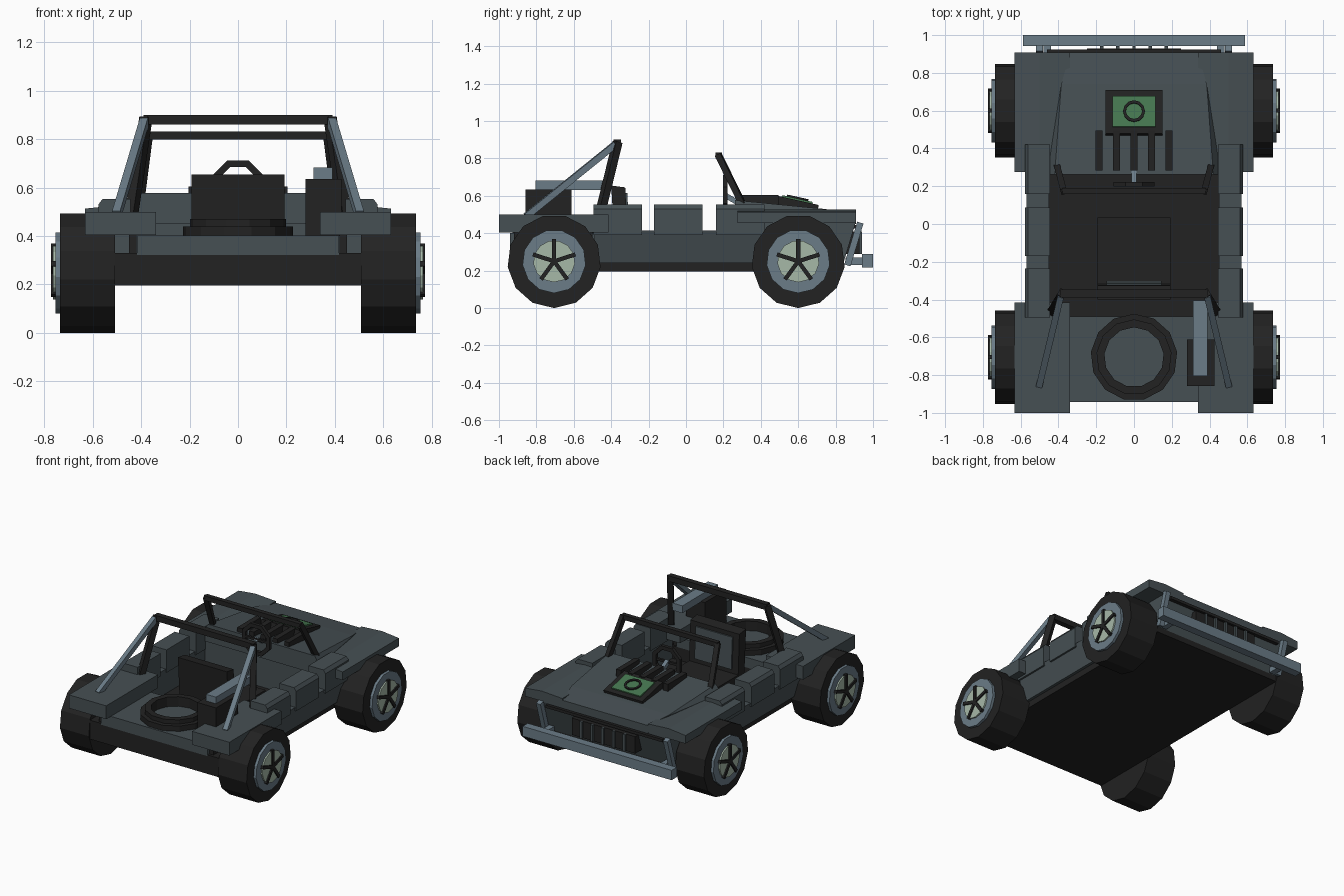
import bpy, bmesh, math
from mathutils import Vector, Matrix

if "Cube" in bpy.data.objects:
    bpy.data.objects.remove(bpy.data.objects["Cube"])


def material(name, *rgb):
    m = bpy.data.materials.new(name)
    m.diffuse_color = (*rgb, 1)
    m.use_nodes = True
    m.node_tree.nodes["Principled BSDF"].inputs["Base Color"].default_value = m.diffuse_color
    return m


BODY = material("slate body", 0.061, 0.079, 0.087)
DARK = material("black rubber", 0.016, 0.016, 0.016)
STEEL = material("pale blue steel", 0.145, 0.2, 0.242)
GREEN = material("engine green", 0.06, 0.185, 0.08)
HUB = material("pale hub", 0.38, 0.48, 0.39)


def finish(name, bm, mat, mirror=False):
    bmesh.ops.recalc_face_normals(bm, faces=bm.faces)
    me = bpy.data.meshes.new(name)
    bm.to_mesh(me)
    bm.free()
    me.materials.append(mat)
    ob = bpy.data.objects.new(name, me)
    bpy.context.collection.objects.link(ob)
    if mirror:
        ob.modifiers.new("mirror", 'MIRROR')
    return ob


def hull(name, pts, mat, mirror=False):
    bm = bmesh.new()
    for p in pts:
        bm.verts.new(p)
    bmesh.ops.convex_hull(bm, input=bm.verts)
    bmesh.ops.dissolve_limit(bm, angle_limit=0.01, verts=bm.verts, edges=bm.edges)
    return finish(name, bm, mat, mirror)


def box(name, xs, ys, zs, mat, mirror=False):
    return hull(name, [(x, y, z) for x in xs for y in ys for z in zs], mat, mirror)


def beam(name, path, w, mat, mirror=False):
    # square bar following straight segments
    bm = bmesh.new()
    for a, b in zip(path, path[1:]):
        a, b = Vector(a), Vector(b)
        d = b - a
        m = (Matrix.Translation((a + b) / 2) @ d.to_track_quat('Z', 'Y').to_matrix().to_4x4()
             @ Matrix.Diagonal((w, w, d.length + w * 0.4, 1)))
        bmesh.ops.create_cube(bm, size=1, matrix=m)
    return finish(name, bm, mat, mirror)


def ring(name, r0, r1, h0, h1, sides, place, mat, mirror=False, phase=0):
    # tube along local z; r0 = 0 gives a closed disc
    bm = bmesh.new()
    prof = [(r1, h0), (r1, h1), (r0, h1), (r0, h0)]
    loops = []
    for i in range(sides):
        a = phase + 2 * math.pi * i / sides
        loops.append([bm.verts.new(place @ Vector((r * math.cos(a), r * math.sin(a), h)))
                      for r, h in prof])
    for i in range(sides):
        p, q = loops[i], loops[(i + 1) % sides]
        for k in range(4):
            bm.faces.new((p[k], p[(k + 1) % 4], q[(k + 1) % 4], q[k]))
    if r0 == 0:
        bmesh.ops.remove_doubles(bm, verts=bm.verts, dist=1e-5)
    return finish(name, bm, mat, mirror)


# Wheels
for tag, y in (("rear", -0.705), ("front", 0.6)):
    # local z -> world x, local x -> world -z
    place = Matrix.Translation((0, y, 0.25)) @ Matrix.Rotation(math.pi / 2, 4, 'Y')
    ring(tag + "_tire", 0, 0.25, 0.508, 0.735, 13, place, DARK, True)
    ring(tag + "_rim", 0, 0.17, 0.73, 0.754, 13, place, STEEL, True)
    ring(tag + "_hub", 0, 0.112, 0.75, 0.764, 13, place, HUB, True)
    for i in range(5):
        a = math.pi / 2 + i * math.tau / 5
        beam(f"{tag}_spoke_{i}", [(0.762, y, 0.25), (0.762, y + 0.115 * math.cos(a),
             0.25 + 0.115 * math.sin(a))], 0.022, DARK, True)

# Chassis and floor
box("chassis", (-0.51, 0.51), (-0.94, 0.84), (0.195, 0.24), DARK)
box("rear_chassis", (-0.51, 0.51), (-0.94, -0.49), (0.23, 0.33), DARK)
box("frame_end", (0.42, 0.45), (-0.92, -0.5), (0.32, 0.41), DARK, True)

# Rear deck and fenders
box("rear_deck", (-0.418, 0.418), (-0.942, -0.49), (0.322, 0.402), BODY)
box("rear_fender", (0.338, 0.632), (-1, -0.415), (0.405, 0.5), BODY, True)

# Cabin sides with raised blocks
hull("cabin_side", [(x, y, z) for x, z in ((0.45, 0.24), (0.53, 0.24), (0.45, 0.415), (0.57, 0.415))
                    for y in (-0.49, 0.4)], BODY, True)
for i, (a, b) in enumerate(((-0.495, -0.235), (-0.17, 0.088), (0.16, 0.42))):
    hull(f"side_block_{i}", [(x, y, z) for x, z in ((0.444, 0.39), (0.577, 0.39), (0.444, 0.553),
         (0.577, 0.53), (0.56, 0.553)) for y in (a, b)], BODY, True)

# Nose, hood and front fenders
hull("nose", [(x, y, z) for y, z in ((0.27, 0.24), (0.27, 0.52), (0.84, 0.235), (0.905, 0.45), (0.905, 0.5))
              for x in (-0.5, 0.5)], BODY)
hull("hood", [(s * x, y, z) for x, y, z in ((0.46, 0.262, 0.45), (0.46, 0.262, 0.52), (0.42, 0.262, 0.577),
     (0.385, 0.74, 0.53), (0.338, 0.908, 0.505), (0.338, 0.908, 0.45)) for s in (-1, 1)], BODY)
hull("front_fender", [(x, y, z) for y in (0.275, 0.908) for x, z in
     ((0.338, 0.455), (0.632, 0.455), (0.632, 0.513), (0.5, 0.527), (0.338, 0.517))], BODY, True)

# Grille, bumper and its struts
box("grille", (-0.25, 0.25), (0.85, 0.928), (0.29, 0.41), DARK)
box("nose_trim", (-0.46, 0.46), (0.89, 0.924), (0.425, 0.445), DARK)
for i in range(5):
    x = (i - 2) * 0.085
    box(f"grille_slat_{i}", (x - 0.009, x + 0.009), (0.92, 0.942), (0.29, 0.41), BODY)
    box(f"hood_vent_{i}", (x * 1.09 - 0.019, x * 1.09 + 0.019), (0.283, 0.495), (0.54, 0.605), DARK)
box("bumper", (-0.587, 0.587), (0.942, 1), (0.218, 0.288), STEEL)
beam("bumper_strut", [(0.5, 0.865, 0.235), (0.5, 0.93, 0.45)], 0.035, STEEL, True)
beam("bumper_mount", [(0.46, 0.86, 0.25), (0.46, 0.95, 0.25)], 0.04, STEEL, True)

# Engine box with green cover and cap ring
tilt = Matrix.Translation((0, 0.592, 0.565)) @ Matrix.Rotation(-0.22, 4, 'X')


def tilted(name, hx, hy, z0, z1, mat):
    hull(name, [tilt @ Vector((x, y, z)) for x in (-hx, hx) for y in (-hy, hy) for z in (z0, z1)], mat)


tilted("engine_box", 0.152, 0.118, -0.04, 0.012, DARK)
tilted("engine_cover", 0.114, 0.083, 0, 0.021, GREEN)
ring("filler_ring", 0.043, 0.058, 0.01, 0.03, 12, tilt, DARK)

# Windscreen frame
beam("windscreen_frame", [(-0.405, 0.3, 0.56), (-0.372, 0.175, 0.815),
                          (0.372, 0.175, 0.815), (0.405, 0.3, 0.56)], 0.033, DARK)

# Steering wheel
face = Matrix.Translation((0, 0.21, 0.603)) @ Matrix.Rotation(math.pi / 2, 4, 'X')
ring("steering_wheel", 0.088, 0.117, -0.012, 0.012, 8, face, DARK, phase=math.pi / 8)
beam("steering_column", [(0, 0.21, 0.603), (0, 0.3, 0.55)], 0.028, STEEL)
beam("steering_spoke", [(-0.095, 0.21, 0.603), (0.095, 0.21, 0.603)], 0.016, DARK)

# Seat
box("seat_cushion", (-0.193, 0.193), (-0.33, 0.035), (0.235, 0.36), DARK)
hull("seat_back", [(x, y, z) for y, z in ((-0.31, 0.33), (-0.38, 0.33), (-0.325, 0.645), (-0.4, 0.655))
                   for x in (-0.193, 0.193)], DARK)
hull("seat_pad", [(x, y, z) for y, z in ((-0.302, 0.39), (-0.33, 0.39), (-0.314, 0.615), (-0.34, 0.615))
                  for x in (-0.145, 0.145)], BODY)

# Roll bar with rear braces
beam("roll_bar", [(-0.45, -0.48, 0.42), (-0.382, -0.368, 0.88),
                  (0.382, -0.368, 0.88), (0.45, -0.48, 0.42)], 0.04, DARK)
beam("roll_bar_brace", [(0.388, -0.385, 0.87), (0.5, -0.85, 0.495)], 0.034, STEEL, True)

# Spare tire, fuel can and pipe on the deck
hull_place = Matrix.Translation((0, -0.705, 0))
bm_ring = ring("spare_tire", 0.158, 0.2, 0.4, 0.47, 13, hull_place, DARK, phase=math.pi / 2)
ring("spare_tire_wall", 0.17, 0.23, 0.402, 0.44, 13, hull_place, DARK, phase=math.pi / 2)
box("fuel_can", (0.28, 0.427), (-0.857, -0.612), (0.4, 0.635), DARK)
box("pipe", (0.312, 0.39), (-0.805, -0.405), (0.63, 0.682), STEEL)
